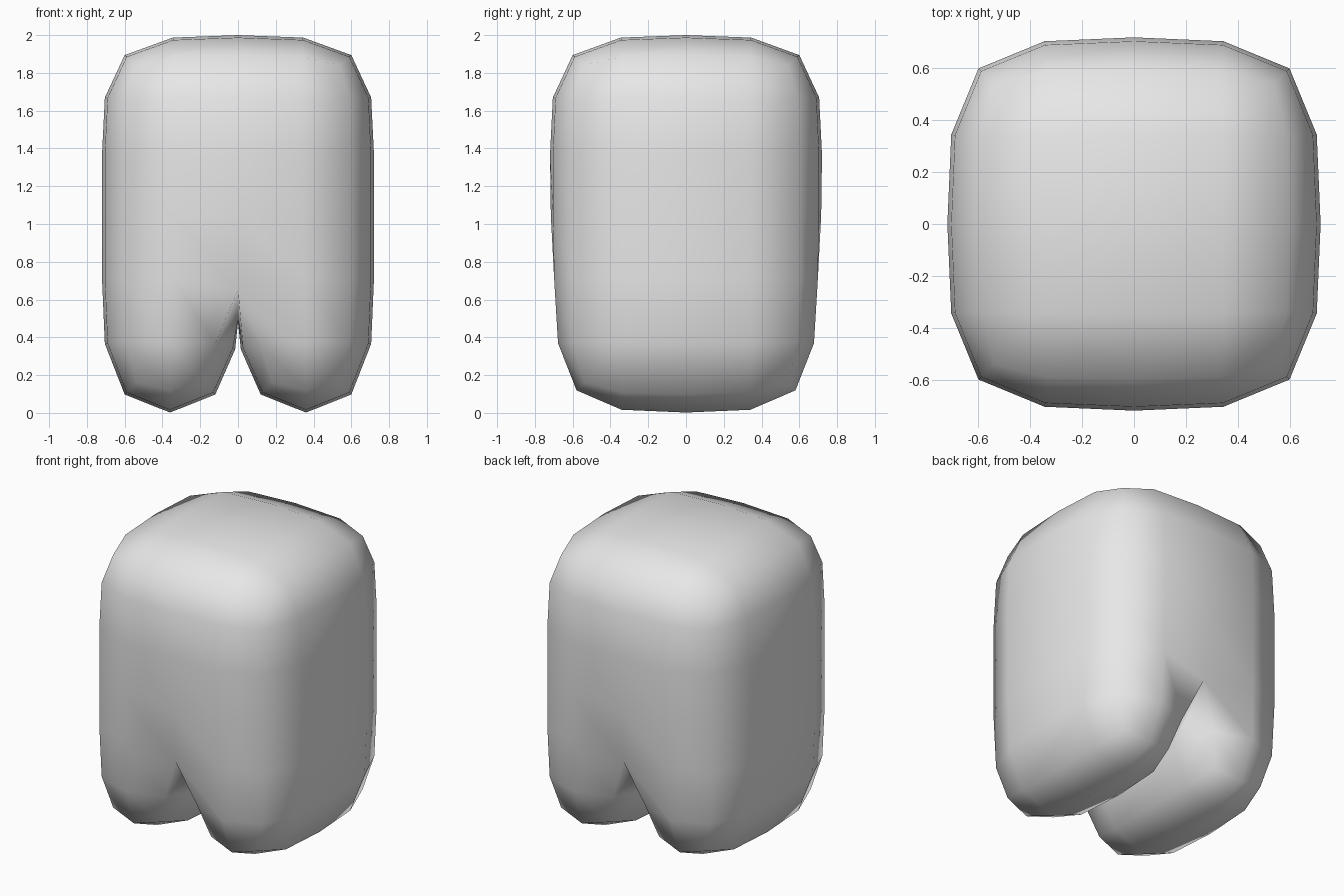
import bpy, bmesh

cube = bpy.data.objects.get("Cube")
if cube:
    bpy.data.objects.remove(cube, do_unlink=True)

# Cage grid: two legs wide, two deep, three rows high
HALF = 0.72
ACROSS = [-HALF, 0, HALF]
ROWS = [-0.03, 0.735, 1.365, 2.0]
DIRECTIONS = [(axis, sign) for axis in range(3) for sign in (-1, 1)]

bm = bmesh.new()
verts = {}


def vert(corner, leg):
    """Shared cage vertex; the soles keep separate vertices for each leg."""
    i, j, k = corner
    key = (i, j, k, leg if k == 0 else None)
    if key not in verts:
        verts[key] = bm.verts.new((ACROSS[i], ACROSS[j], ROWS[k]))
    return verts[key]


def is_open(cell, axis, sign):
    """True on the outside of the body and between the legs."""
    limit = (2, 2, 3)[axis]
    if axis == 0 and cell[2] == 0:
        return True
    return not 0 <= cell[axis] + sign < limit


# Skin every open side of every cell
cells = [(i, j, k) for i in range(2) for j in range(2) for k in range(3)]
for cell in cells:
    for axis, sign in DIRECTIONS:
        if not is_open(cell, axis, sign):
            continue
        u, v = (axis + 1) % 3, (axis + 2) % 3
        loop = []
        for du, dv in ((0, 0), (1, 0), (1, 1), (0, 1)):
            corner = list(cell)
            corner[axis] += sign > 0
            corner[u] += du
            corner[v] += dv
            loop.append(vert(corner, cell[0]))
        bm.faces.new(loop if sign > 0 else loop[::-1])

for face in bm.faces:
    face.smooth = True

mesh = bpy.data.meshes.new("body_with_legs")
bm.to_mesh(mesh)
bm.free()
body = bpy.data.objects.new("body_with_legs", mesh)
bpy.context.collection.objects.link(body)

# Round the cage
rounding = body.modifiers.new("rounding", "SUBSURF")
rounding.levels = rounding.render_levels = 1

# Plain grey
grey = bpy.data.materials.new("light_grey")
grey.use_nodes = True
colour = (0.8, 0.8, 0.8, 1)
grey.diffuse_color = colour
grey.node_tree.nodes["Principled BSDF"].inputs["Base Color"].default_value = colour
mesh.materials.append(grey)
